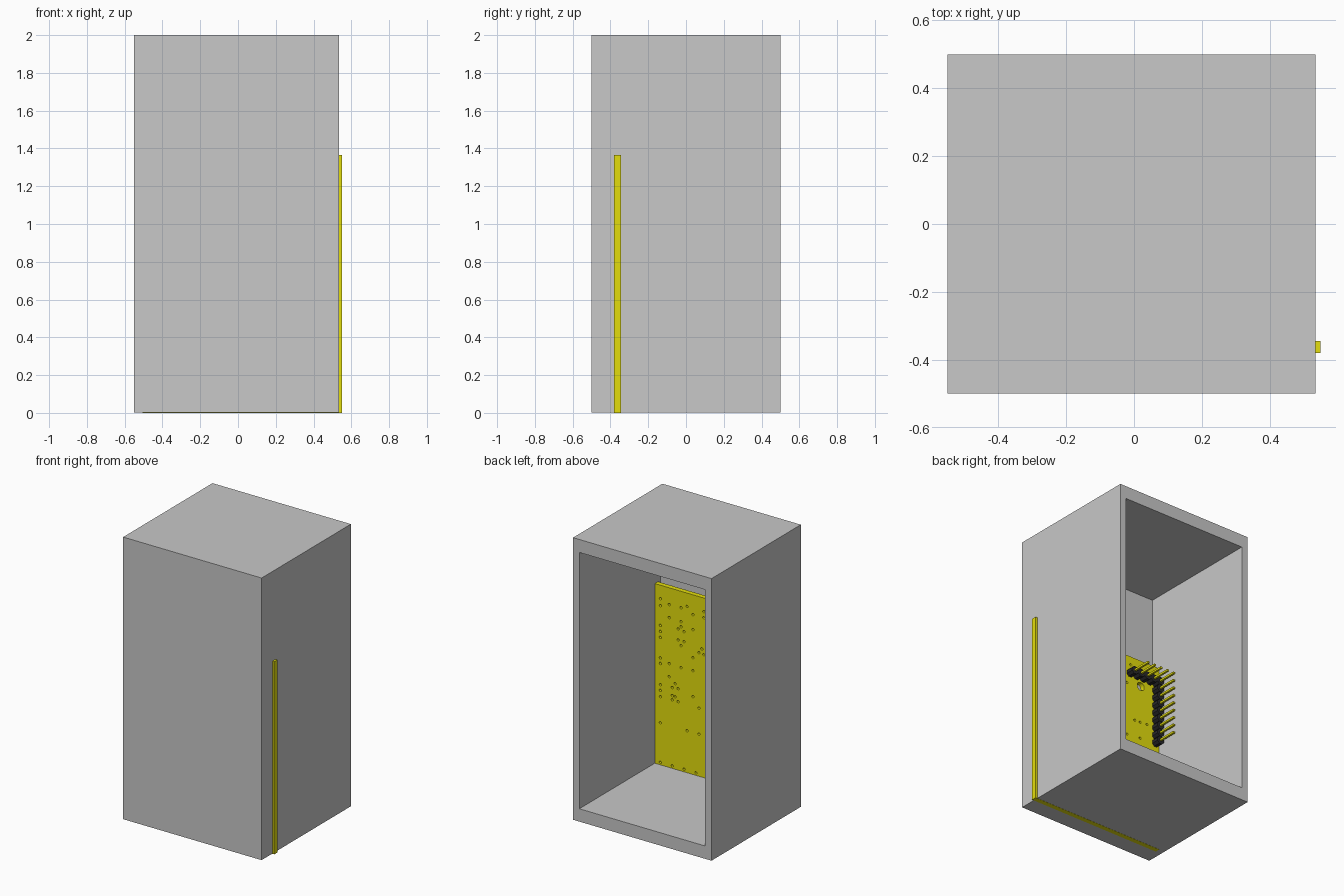
import bpy, bmesh, math
from mathutils import Matrix, Vector

if "Cube" in bpy.data.objects:
    bpy.data.objects.remove(bpy.data.objects["Cube"])


def material(name, rgb):
    m = bpy.data.materials.new(name)
    m.diffuse_color = (*rgb, 1)
    m.use_nodes = True
    m.node_tree.nodes["Principled BSDF"].inputs["Base Color"].default_value = m.diffuse_color
    return m


GREY = material("grey", (0.578, 0.578, 0.578))
YELLOW = material("yellow", (0.775, 0.73, 0.004))
BLACK = material("black", (0.022, 0.022, 0.023))


def add_box(bm, lo, hi):
    lo, hi = Vector(lo), Vector(hi)
    bmesh.ops.create_cube(bm, size=1, matrix=Matrix.Translation((lo + hi) / 2)
                          @ Matrix.Diagonal((*(hi - lo), 1)))


def add_rod(bm, x, z, y0, y1, r, sides, turn=0.0):
    # prism or cylinder along y
    bmesh.ops.create_cone(bm, cap_ends=True, segments=sides, radius1=r, radius2=r,
                          depth=y1 - y0,
                          matrix=Matrix.Translation((x, (y0 + y1) / 2, z))
                          @ Matrix.Rotation(math.pi / 2, 4, 'X')
                          @ Matrix.Rotation(turn, 4, 'Z'))


def finish(name, bm, mat):
    me = bpy.data.meshes.new(name)
    bm.to_mesh(me)
    bm.free()
    me.materials.append(mat)
    ob = bpy.data.objects.new(name, me)
    bpy.context.collection.objects.link(ob)
    return ob


def cut(ob, cutter):
    mod = ob.modifiers.new("cut", 'BOOLEAN')
    mod.operation = 'DIFFERENCE'
    mod.solver = 'EXACT'
    mod.object = cutter
    bpy.context.view_layer.objects.active = ob
    bpy.ops.object.modifier_apply(modifier=mod.name)
    bpy.data.objects.remove(cutter)


# Case: a box open at the back
bm = bmesh.new()
add_box(bm, (-0.55, -0.5, 0.001), (0.535, 0.5, 2))
case = finish("case", bm, GREY)
bm = bmesh.new()
add_box(bm, (-0.501, -0.41, 0.092), (0.486, 0.7, 1.908))
cut(case, finish("case_cutter", bm, GREY))

# Circuit board, reaching through the floor and the right wall
BACK = -0.345
bm = bmesh.new()
add_box(bm, (-0.505, -0.38, 0), (0.55, BACK, 1.365))
board = finish("circuit_board", bm, YELLOW)

# Drill holes, grouped in columns: x -> heights
columns = {
    0.443: (1.27, 1.22, 1.08, 1.037, 0.995, 0.85, 0.81, 0.66, 0.62, 0.575, 0.39),
    0.374: (1.246, 1.154, 0.828, 0.735),
    0.350: (0.664, 0.607, 0.578),
    0.327: (0.698, 0.605),
    0.304: (1.092, 1.014, 0.669, 0.577),
    0.281: (1.249, 1.150, 1.114, 0.980, 0.824),
    0.258: (1.085, 1.014),
    0.234: (1.27, 0.39),
    0.188: (1.224, 1.118, 0.919, 0.827, 0.643),
    0.141: (0.967, 0.575, 0.391),
    0.118: (1.0,),
    0.102: (1.268, 1.225, 0.963),
    -0.23: (1.16, 0.77),
    -0.262: (1.305,),
    -0.296: (0.9,),
    -0.342: (0.9, 0.78),
    -0.4: (0.905,),
}
bm = bmesh.new()
for x, heights in columns.items():
    for z in heights:
        add_rod(bm, x, z, -0.45, -0.3, 0.009, 12)
for i in range(10):                       # bottom row
    add_rod(bm, 0.443 - 0.093 * i, 0.11, -0.45, -0.3, 0.009, 12)
add_rod(bm, -0.347, 1.172, -0.45, -0.3, 0.03, 24)   # mounting hole
cut(board, finish("hole_cutter", bm, YELLOW))

# Pin headers: one short row along the top, one long row down the side
PITCH = 0.056
rows = {
    "top_header": [(-0.255 - 0.055 * i, 1.238) for i in range(4)],
    "side_header": [(-0.472, 1.238 - PITCH * i) for i in range(9)],
}
for name, spots in rows.items():
    bm = bmesh.new()
    pins = bmesh.new()
    for x, z in spots:
        add_rod(bm, x, z, BACK, BACK + 0.055, 0.029, 8, math.pi / 8)
        add_rod(pins, x, z, BACK - 0.06, BACK + 0.19, 0.01, 4, math.pi / 4)
    finish(name, bm, BLACK)
    finish(name + "_pins", pins, YELLOW)
